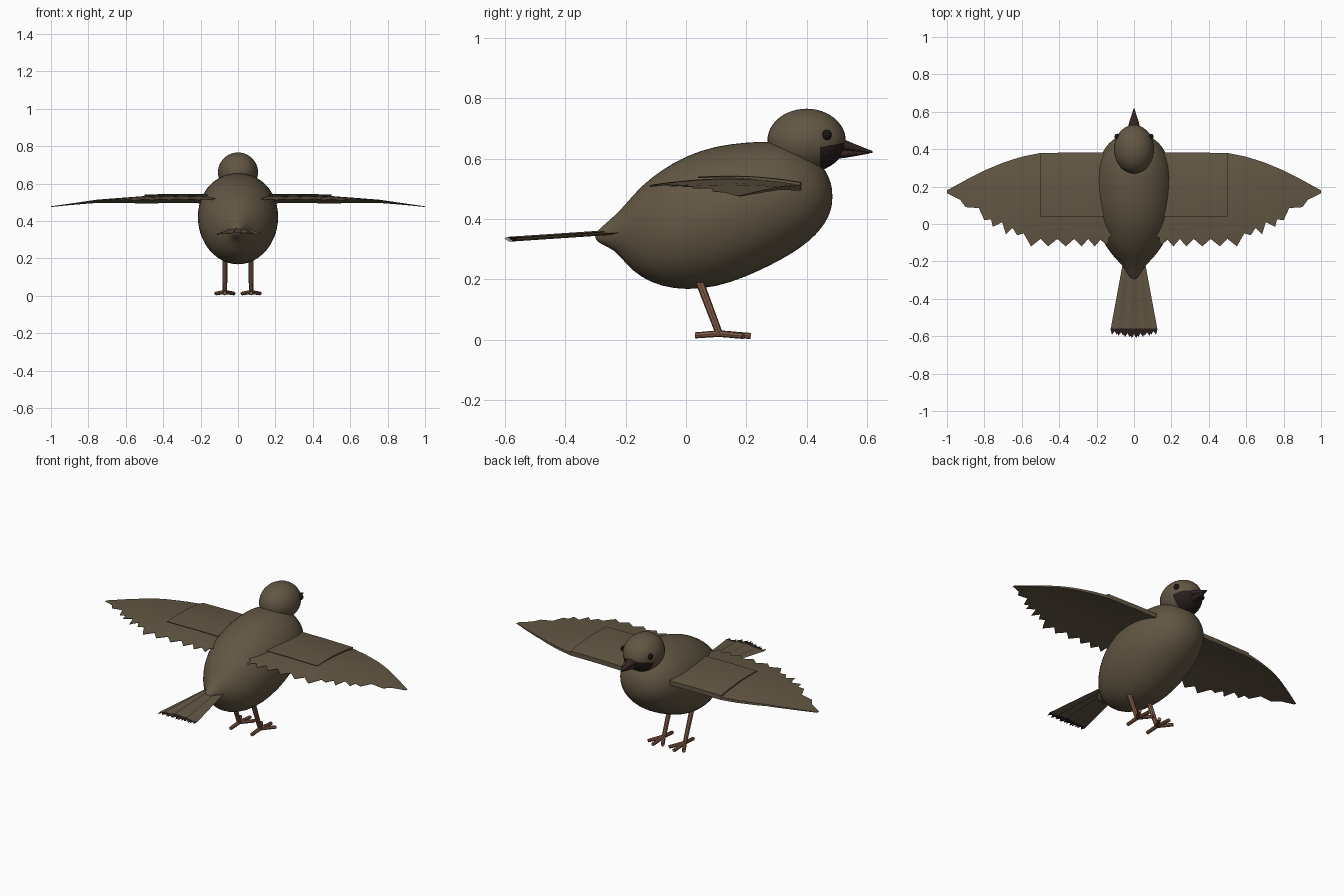
import bpy, bmesh, math
from mathutils import Vector

cube = bpy.data.objects.get("Cube")
if cube:
    bpy.data.objects.remove(cube, do_unlink=True)


def material(name, rgb):
    m = bpy.data.materials.new(name)
    m.use_nodes = True
    m.diffuse_color = (*rgb, 1)
    bsdf = m.node_tree.nodes["Principled BSDF"]
    bsdf.inputs["Base Color"].default_value = (*rgb, 1)
    bsdf.inputs["Roughness"].default_value = 0.8
    return m


BROWN = material("feather brown", (0.125, 0.095, 0.058))
DARK = material("dark mask", (0.022, 0.013, 0.013))
HORN = material("beak horn", (0.032, 0.017, 0.015))
BLACK = material("eye black", (0.01, 0.007, 0.007))
LEG = material("leg tan", (0.25, 0.115, 0.07))


def finish(bm, name, mats, mirror=False, subsurf=0, angle=40):
    bmesh.ops.recalc_face_normals(bm, faces=bm.faces)
    mesh = bpy.data.meshes.new(name)
    bm.to_mesh(mesh)
    bm.free()
    ob = bpy.data.objects.new(name, mesh)
    bpy.context.collection.objects.link(ob)
    for m in mats:
        mesh.materials.append(m)
    bpy.ops.object.select_all(action='DESELECT')
    ob.select_set(True)
    bpy.context.view_layer.objects.active = ob
    bpy.ops.object.shade_smooth_by_angle(angle=math.radians(angle))
    if mirror:
        ob.modifiers.new("mirror", 'MIRROR').use_mirror_merge = False
    if subsurf:
        mod = ob.modifiers.new("smooth", 'SUBSURF')
        mod.levels = mod.render_levels = subsurf
    return ob


def loft(bm, stations, seg):
    """Ellipse rings along y: (y, bottom, top, half width), closed at both ends."""
    rings = []
    for y, lo, hi, w in stations:
        c, h = (lo + hi) / 2, (hi - lo) / 2
        angles = [math.tau * i / seg for i in range(seg)]
        rings.append([bm.verts.new((w * math.cos(a), y, c + h * math.sin(a))) for a in angles])
    for a, b in zip(rings, rings[1:]):
        for i in range(seg):
            j = (i + 1) % seg
            bm.faces.new((a[i], a[j], b[j], b[i]))
    bm.faces.new(rings[0])
    bm.faces.new(rings[-1])


def rod(bm, a, b, r1, r2, seg=8):
    a, b = Vector(a), Vector(b)
    d = b - a
    mat = d.to_track_quat('Z', 'Y').to_matrix().to_4x4()
    mat.translation = (a + b) / 2
    bmesh.ops.create_cone(bm, cap_ends=True, segments=seg, radius1=r1, radius2=r2,
                          depth=d.length, matrix=mat)


def ellipsoid(bm, centre, radii, u=32, v=20):
    vs = bmesh.ops.create_uvsphere(bm, u_segments=u, v_segments=v, radius=1)["verts"]
    bmesh.ops.scale(bm, vec=radii, verts=vs)
    bmesh.ops.translate(bm, vec=centre, verts=vs)


def lerp(points, x):
    for (x0, y0), (x1, y1) in zip(points, points[1:]):
        if x <= x1:
            return y0 + (y1 - y0) * (x - x0) / (x1 - x0)
    return points[-1][1]


# Plump body
bm = bmesh.new()
loft(bm, [(-0.302, 0.335, 0.352, 0.008), (-0.285, 0.316, 0.37, 0.025), (-0.235, 0.298, 0.412, 0.05),
          (-0.2, 0.25, 0.45, 0.085), (-0.15, 0.205, 0.51, 0.13), (-0.08, 0.174, 0.565, 0.175),
          (0, 0.163, 0.612, 0.203), (0.1, 0.172, 0.645, 0.217), (0.2, 0.207, 0.656, 0.217),
          (0.28, 0.245, 0.66, 0.207), (0.35, 0.283, 0.648, 0.187), (0.41, 0.326, 0.618, 0.155),
          (0.45, 0.368, 0.582, 0.118), (0.475, 0.41, 0.54, 0.075), (0.486, 0.45, 0.5, 0.03)], 28)
finish(bm, "body", [BROWN], subsurf=1, angle=180)

# Head, cut along the edges of the dark face mask
bm = bmesh.new()
ellipsoid(bm, (0, 0.4, 0.66), (0.107, 0.13, 0.106), 36, 24)
cuts = [(Vector((0, 0.44, 0.637)), Vector((0, -0.2, 1))), (Vector((0, 0.445, 0)), Vector((0, -1, 0)))]
for co, no in cuts:
    bmesh.ops.bisect_plane(bm, geom=bm.verts[:] + bm.edges[:] + bm.faces[:], plane_co=co, plane_no=no)
for f in bm.faces:
    c = f.calc_center_median()
    f.material_index = int(all((c - co).dot(no) < 0 for co, no in cuts))
finish(bm, "head", [BROWN, DARK])

# Upper and lower beak
for name, rings in (
        ("upper_beak", [(0.49, 0.625, 0.672, 0.034), (0.53, 0.625, 0.662, 0.03),
                        (0.57, 0.622, 0.645, 0.017), (0.618, 0.619, 0.626, 0.002)]),
        ("lower_beak", [(0.49, 0.598, 0.635, 0.03), (0.53, 0.603, 0.632, 0.025),
                        (0.57, 0.61, 0.628, 0.013), (0.608, 0.617, 0.623, 0.002)])):
    bm = bmesh.new()
    loft(bm, rings, 14)
    finish(bm, name, [HORN])

# Eyes
bm = bmesh.new()
ellipsoid(bm, (0.09, 0.467, 0.679), (0.014, 0.016, 0.017), 16, 10)
finish(bm, "eyes", [BLACK], mirror=True)

# Wings: cambered sheets with a serrated trailing edge
LEADING = [(0, 0.385), (0.5, 0.38), (0.6, 0.36), (0.7, 0.328), (0.8, 0.286), (0.9, 0.235), (1, 0.18)]
TRAILING = [(0.1, -0.05), (0.135, -0.075), (0.14, -0.115), (0.18, -0.085), (0.21, -0.12),
            (0.245, -0.08), (0.28, -0.12), (0.32, -0.08), (0.365, -0.12), (0.41, -0.08),
            (0.46, -0.12), (0.5, -0.08), (0.55, -0.12), (0.59, -0.05), (0.625, -0.06),
            (0.65, -0.02), (0.685, -0.055), (0.705, 0.01), (0.755, -0.015), (0.765, 0.025),
            (0.8, 0.02), (0.83, 0.085), (0.9, 0.09), (0.93, 0.13), (1, 0.165)]
HEIGHT = [(0, 0.532), (0.3, 0.535), (0.5, 0.533), (0.75, 0.514), (1, 0.478)]
CHORD = [i / 8 for i in range(9)]


def wing_top(x, y):
    span = max(0.2, 1 - 0.6 * max(0, x - 0.5) / 0.5)
    y -= 0.15
    return lerp(HEIGHT, x) - span * (0.4 if y > 0 else 0.3) * y * y


def wing_sheet(name, xs, back, lift, thick):
    bm = bmesh.new()
    layers = []
    for side in (0, 1):
        grid = []
        for x in xs:
            row = []
            for t in CHORD:
                y = lerp(LEADING, x) * (1 - t) + back(x) * t
                depth = thick * (1 - 0.85 * t) * (1 - 0.8 * max(0, x - 0.5) / 0.5)
                row.append(bm.verts.new((x, y, wing_top(x, y) + lift - side * depth)))
            grid.append(row)
        for a, b in zip(grid, grid[1:]):
            for i in range(len(CHORD) - 1):
                bm.faces.new((a[i], a[i + 1], b[i + 1], b[i]))
        layers.append(grid)
    # Close the rim between the upper and lower layers
    rims = [g[0] + [r[-1] for r in g[1:-1]] + g[-1][::-1] + [r[0] for r in g[-2:0:-1]] for g in layers]
    n = len(rims[0])
    for i in range(n):
        j = (i + 1) % n
        bm.faces.new((rims[0][i], rims[0][j], rims[1][j], rims[1][i]))
    finish(bm, name, [BROWN], mirror=True, angle=35)


wing_sheet("wings", [p[0] for p in TRAILING], lambda x: lerp(TRAILING, x), 0, 0.018)
wing_sheet("wing_coverts", [0.1, 0.2, 0.3, 0.4, 0.5], lambda x: 0.04, 0.009, 0.014)

# Tail: fan of flat feathers with dark toothed tips
for k in range(-3, 4):
    bm = bmesh.new()
    drop = 0.0035 * abs(k)
    length = 0.59 - 0.006 * abs(k)

    def feather(u, y):
        t = (-y - 0.2) / 0.36
        x = k * (0.015 + 0.0185 * t) + u * (0.013 + 0.011 * t)
        return bm.verts.new((x, y, 0.364 - 0.024 * t - drop + 0.003 * u * (k % 2 * 2 - 1)))

    root = [feather(u, -0.2) for u in (-1, 1)]
    band = [feather(u, -0.56) for u in (-1, 1)]
    teeth = [feather(u, -length - d) for u, d in
             ((1, -0.008), (0.5, 0.02), (0, 0), (-0.5, 0.02), (-1, -0.008))]
    bm.faces.new((root[0], root[1], band[1], band[0]))
    bm.faces.new([band[0], band[1]] + teeth).material_index = 1
    finish(bm, f"tail_feather_{k + 4}", [BROWN, DARK])

# Legs and toes
bm = bmesh.new()
ankle = (0.07, 0.11, 0.02)
rod(bm, (0.07, 0.042, 0.2), ankle, 0.014, 0.012)
for tip in ((0.07, 0.215, 0.012), (0.118, 0.19, 0.012), (0.022, 0.19, 0.012), (0.07, 0.03, 0.014)):
    rod(bm, ankle, tip, 0.011, 0.01)
finish(bm, "legs", [LEG], mirror=True)
